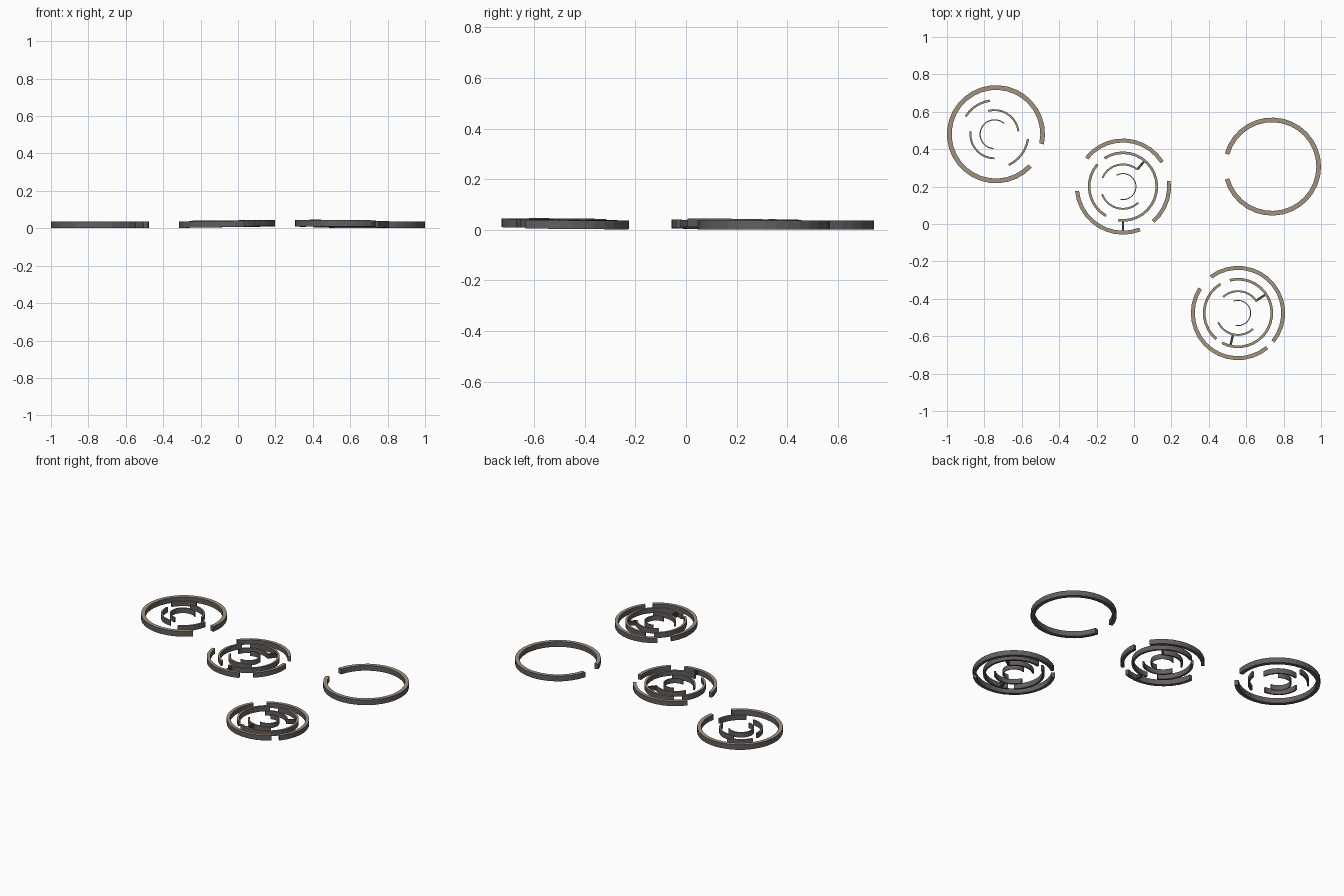
import bpy, bmesh
from math import radians, cos, sin, ceil

if "Cube" in bpy.data.objects:
    bpy.data.objects.remove(bpy.data.objects["Cube"])


def material(name, rgb):
    m = bpy.data.materials.new(name)
    m.diffuse_color = (*rgb, 1)
    m.use_nodes = True
    m.node_tree.nodes["Principled BSDF"].inputs["Base Color"].default_value = m.diffuse_color
    return m


SAND = material("sandstone_top", (0.36, 0.29, 0.21))
GREY = material("dark_stone", (0.125, 0.112, 0.118))
SPOKE = material("spoke_stone", (0.06, 0.057, 0.06))


def build(name, sections, mats):
    """Skin a row of rectangular sections [(inner xy, outer xy, z0, z1)]."""
    bm = bmesh.new()
    rows = []
    for (ix, iy), (ox, oy), za, zb, zc, zd in sections:
        rows.append([bm.verts.new(p) for p in
                     ((ix, iy, za), (ox, oy, zb), (ox, oy, zd), (ix, iy, zc))])
    for a, b in zip(rows, rows[1:]):
        for i in range(4):
            j = (i + 1) % 4
            bm.faces.new((a[i], b[i], b[j], a[j]))
    bm.faces.new(rows[0])
    bm.faces.new(rows[-1][::-1])
    bmesh.ops.recalc_face_normals(bm, faces=bm.faces)
    bm.normal_update()
    if len(mats) > 1:
        for f in bm.faces:
            f.material_index = 0 if f.normal.z > 0.7 else 1   # tops are sand
    me = bpy.data.meshes.new(name)
    bm.to_mesh(me)
    bm.free()
    for m in mats:
        me.materials.append(m)
    bpy.context.collection.objects.link(bpy.data.objects.new(name, me))


def maze(name, centre, tilt, arcs, spokes=(), inner_shift=(0, 0)):
    cx, cy = centre

    def section(px, py, qx, qy, z0, z1):
        za = tilt[0] * px + tilt[1] * py
        zb = tilt[0] * qx + tilt[1] * qy
        return ((cx + px, cy + py), (cx + qx, cy + qy),
                z0 + za, z0 + zb, z1 + za, z1 + zb)

    for k, (r, t, a0, a1, z0, z1) in enumerate(arcs):
        n = max(3, ceil((a1 - a0) / 11.25))
        sx, sy = inner_shift if k else (0, 0)
        rows = []
        for i in range(n + 1):
            a = radians(a0 + (a1 - a0) * i / n)
            c, s = cos(a), sin(a)
            rows.append(section(sx + (r - t) * c, sy + (r - t) * s,
                                sx + r * c, sy + r * s, z0, z1))
        build(f"{name}_wall_{k + 1}", rows, (SAND, GREY))
    for k, (r0, r1, a, z0, z1) in enumerate(spokes):
        a = radians(a)
        c, s, w = cos(a), sin(a), 0.006
        rows = [section(r * c - w * s, r * s + w * c, r * c + w * s, r * s - w * c, z0, z1)
                for r in (r0, r1)]
        build(f"{name}_spoke_{k + 1}", rows, (SPOKE,))


# thick single ring with one opening
maze("open_ring", (0.738, 0.307), (0, 0), [(0.262, 0.025, -164.5, 164.5, 0.002, 0.037)])

# ring with nested short arcs
maze("nested_ring", (-0.738, 0.48), (0, 0), [
    (0.262, 0.025, -12, 317, 0.002, 0.037),
    (0.187, 0.012, 98, 148, 0.002, 0.037),
    (0.187, 0.012, -65, -8, 0.002, 0.037),
    (0.134, 0.010, 7, 105, 0.002, 0.037),
    (0.134, 0.010, 173, 270, 0.002, 0.037),
    (0.080, 0.006, 48, 266, 0.002, 0.037),
], inner_shift=(-0.008, 0))

# middle maze
maze("middle_maze", (-0.059, 0.20), (0.010, -0.008), [
    (0.257, 0.021, 32, 142, 0.008, 0.041),
    (0.257, 0.021, -49, 7, 0.008, 0.041),
    (0.257, 0.021, 185.5, 291.5, 0.004, 0.038),
    (0.188, 0.014, -98, 123, 0.008, 0.041),
    (0.188, 0.014, 139, 240, 0.008, 0.042),
    (0.124, 0.010, 50, 157, 0.008, 0.041),
    (0.124, 0.010, 200, 314, 0.008, 0.041),
    (0.072, 0.005, -100, 120, 0.008, 0.041),
], [(0.120, 0.180, 50, 0.009, 0.038), (0.184, 0.245, 270, 0.009, 0.038)])

# front maze
maze("front_maze", (0.556, -0.476), (-0.006, -0.010), [
    (0.252, 0.021, -39, 127, 0.005, 0.039),
    (0.252, 0.021, 147, 310, 0.008, 0.042),
    (0.188, 0.014, -118, 104, 0.008, 0.041),
    (0.188, 0.014, 121, 230, 0.009, 0.044),
    (0.122, 0.010, 31, 133, 0.008, 0.041),
    (0.122, 0.010, 205, 314, 0.008, 0.041),
    (0.070, 0.005, -100, 110, 0.008, 0.041),
], [(0.118, 0.182, 34, 0.009, 0.038), (0.118, 0.182, 257, 0.009, 0.038)])
